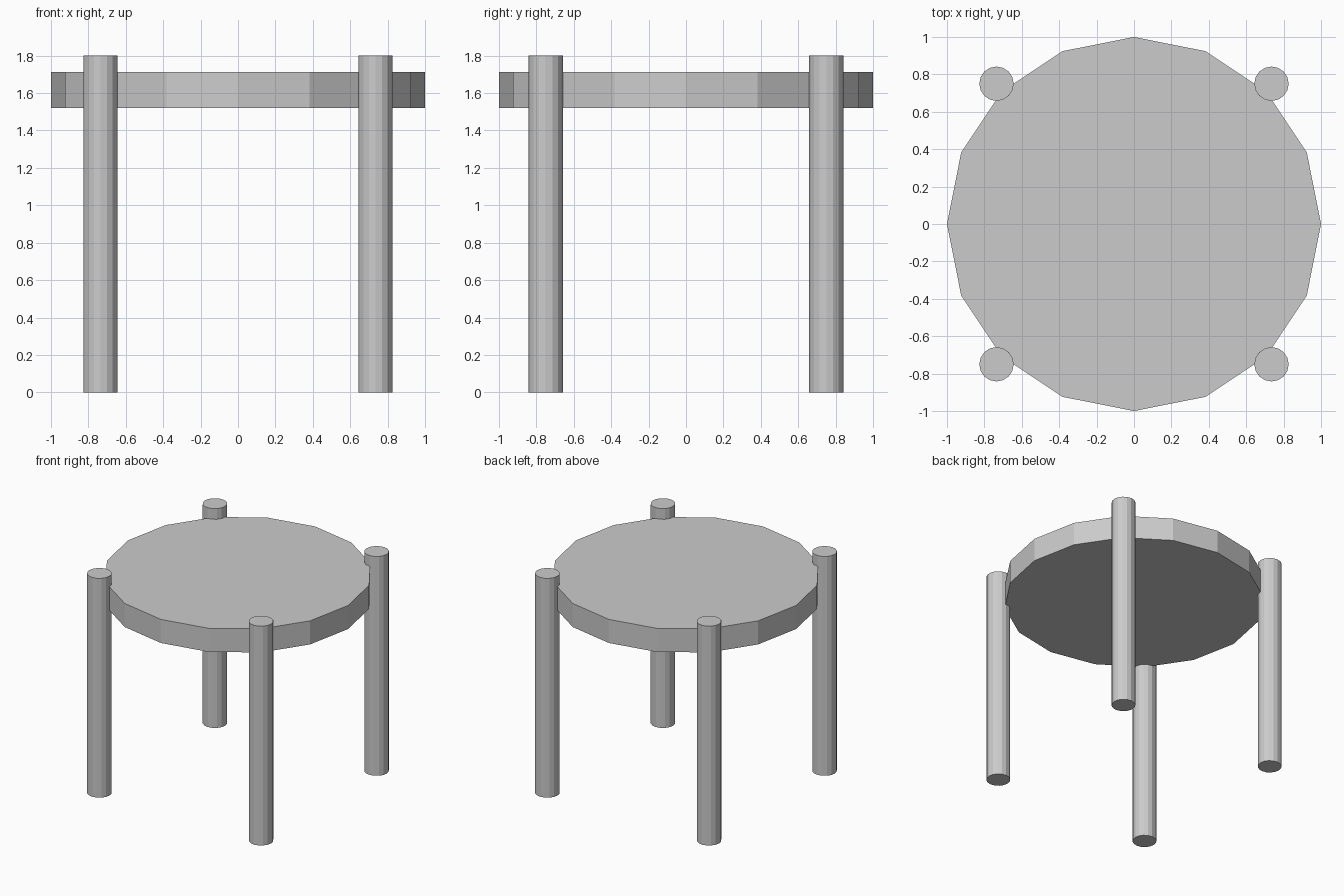
import bpy

cube = bpy.data.objects.get("Cube")
if cube:
    bpy.data.objects.remove(cube, do_unlink=True)

# One plain grey for the whole stool
grey = bpy.data.materials.new("light_grey")
grey.use_nodes = True
colour = (0.6, 0.6, 0.6, 1)
grey.diffuse_color = colour
grey.node_tree.nodes["Principled BSDF"].inputs["Base Color"].default_value = colour


def cylinder(name, sides, radius, x, y, bottom, top):
    bpy.ops.mesh.primitive_cylinder_add(
        vertices=sides, radius=radius, depth=top - bottom,
        location=(x, y, (bottom + top) / 2))
    part = bpy.context.object
    part.name = name
    part.data.materials.append(grey)
    return part


# Faceted round seat
cylinder("seat", 16, 1.0, 0, 0, 1.52, 1.714)

# Four posts, rising a little above the seat
for end, y in (("front", -0.75), ("back", 0.75)):
    for side, x in (("right", -0.735), ("left", 0.735)):
        cylinder(f"{end}_{side}_leg", 16, 0.092, x, y, 0, 1.802)
